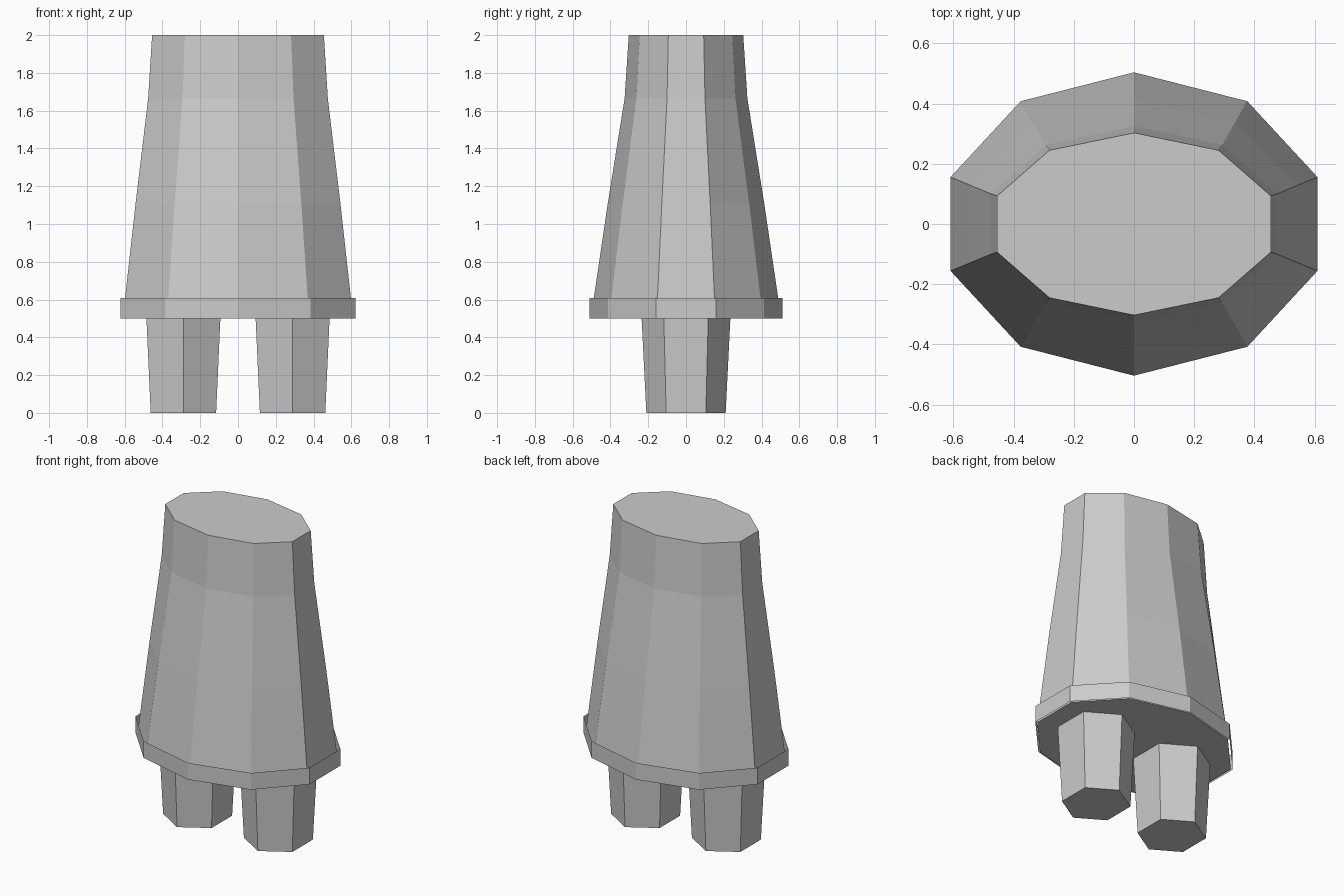
import bpy, bmesh, math

if "Cube" in bpy.data.objects:
    bpy.data.objects.remove(bpy.data.objects["Cube"])

grey = bpy.data.materials.new("light_grey")
grey.diffuse_color = (0.6, 0.6, 0.6, 1)
grey.use_nodes = True
grey.node_tree.nodes["Principled BSDF"].inputs["Base Color"].default_value = grey.diffuse_color


def loft(name, sides, rings, cx=0.0, caps=True):
    """Stack elliptical n-gon rings (z, rx, ry), with a corner on the y axis."""
    bm = bmesh.new()
    loops = []
    for z, rx, ry in rings:
        loop = []
        for i in range(sides):
            a = math.pi / 2 + 2 * math.pi * i / sides
            loop.append(bm.verts.new((cx + rx * math.cos(a), ry * math.sin(a), z)))
        loops.append(loop)
    for low, high in zip(loops, loops[1:]):
        for i in range(sides):
            j = (i + 1) % sides
            bm.faces.new((low[i], low[j], high[j], high[i]))
    if caps:
        bm.faces.new(loops[0][::-1])
        bm.faces.new(loops[-1])
    mesh = bpy.data.meshes.new(name)
    bm.to_mesh(mesh)
    bm.free()
    mesh.materials.append(grey)
    obj = bpy.data.objects.new(name, mesh)
    bpy.context.collection.objects.link(obj)
    return obj


# Tapered ten-sided body
loft("body", 10, [(0.5, 0.641, 0.504), (1.11, 0.570, 0.414),
                  (1.665, 0.500, 0.325), (2.0, 0.478, 0.303)])

# Thin open band around the bottom of the body
loft("hem_band", 10, [(0.5, 0.654, 0.512), (0.608, 0.654, 0.512)], caps=False)

# Two six-sided legs
for side, x in (("left", -0.289), ("right", 0.289)):
    loft(side + "_leg", 6, [(0.0, 0.2, 0.21), (0.5, 0.226, 0.235)], cx=x)
